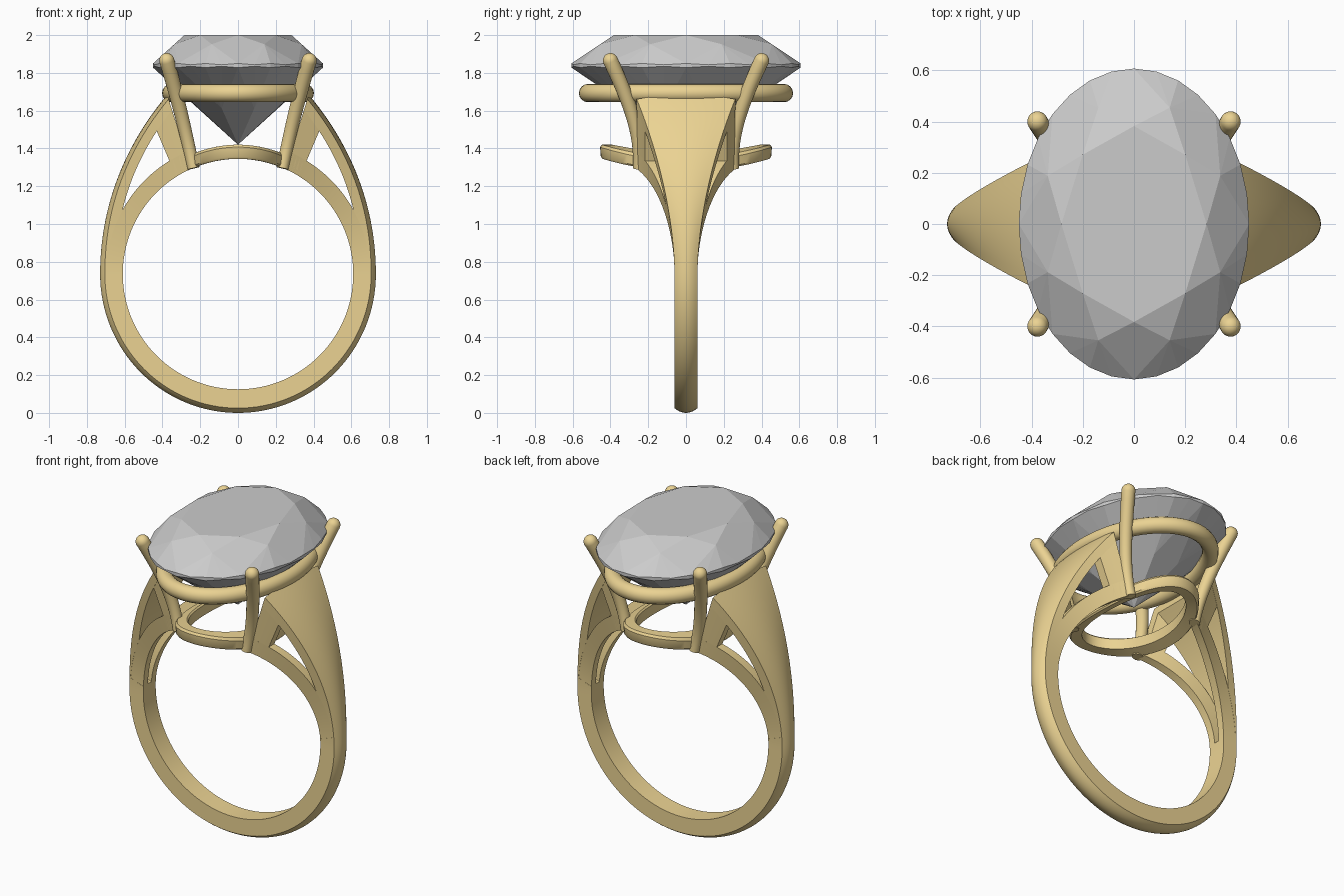
import bpy, bmesh
from math import sin, cos, pi, sqrt, radians
from mathutils import Vector
from mathutils.geometry import interpolate_bezier

if "Cube" in bpy.data.objects:
    bpy.data.objects.remove(bpy.data.objects["Cube"])

gold = bpy.data.materials.new("gold")
gold.diffuse_color = (0.83, 0.65, 0.29, 1)
gold.use_nodes = True
gold.node_tree.nodes["Principled BSDF"].inputs["Base Color"].default_value = gold.diffuse_color


def finish(name, bm, mat=None, smooth=True):
    bmesh.ops.recalc_face_normals(bm, faces=bm.faces[:])
    me = bpy.data.meshes.new(name)
    bm.to_mesh(me)
    bm.free()
    if mat:
        me.materials.append(mat)
    if smooth:
        for p in me.polygons:
            p.use_smooth = True
        me.set_sharp_from_angle(angle=radians(35))
    ob = bpy.data.objects.new(name, me)
    bpy.context.collection.objects.link(ob)
    return ob


def loft(name, rings, closed=False, sx=1, sy=1):
    """Skin a list of equal-sized point rings; mirrored by sx / sy."""
    bm = bmesh.new()
    vs = [[bm.verts.new((p[0] * sx, p[1] * sy, p[2])) for p in r] for r in rings]
    n, m = len(vs), len(vs[0])
    for i in range(n if closed else n - 1):
        a, b = vs[i], vs[(i + 1) % n]
        for j in range(m):
            k = (j + 1) % m
            bm.faces.new((a[j], a[k], b[k], b[j]))
    if not closed:
        bm.faces.new(vs[0])
        bm.faces.new(vs[-1])
    return finish(name, bm, gold)


# Finger hole and shoulder outline: stations of (s, inner, outer, half width)
CZ, R = 0.735, 0.61
TOP = radians(65.8)
N = 40
outline = interpolate_bezier(Vector((0.73, 0, CZ)), Vector((0.73, 0, 1.05)),
                             Vector((0.63, 0, 1.38)), Vector((0.375, 0, 1.685)), N + 1)


def inner(a):
    return Vector((R * cos(a), 0, CZ + R * sin(a)))


lower = []
for i in range(33):
    a = -pi / 2 + pi / 2 * i / 32
    lower.append((0, inner(a), Vector((0.73 * cos(a), 0, CZ + 0.735 * sin(a))), 0.061))
upper = []
for i in range(1, N + 1):
    s = i / N
    upper.append((s, inner(s * TOP), outline[i], 0.061 + 0.2 * s ** 1.85))


# Shank: domed outer strip, full depth below and a thin plate in the shoulders
def shank_ring(st):
    s, a, b, w = st
    length = (a - b).length
    d = (a - b) / length
    th = length if s < 0.06 else min(max(length - 0.09, 0.03), 0.085)
    ring = []
    for j in range(11):
        v = -1 + j / 5
        p = b + d * (0.025 * v * v)
        ring.append((p.x, v * w, p.z))
    q = b + d * th
    return ring + [(q.x, w, q.z), (q.x, -w, q.z)]


right = [shank_ring(st) for st in lower + upper]
left = [[(-x, y, z) for x, y, z in r] for r in right[:0:-1]]
loft("shank", left + right)


# Shoulder side walls: inner rail and post leave the triangular window open
def wall_ring(st, depth):
    s, a, b, w = st
    d = (b - a).normalized()
    q = a + d * depth
    w -= 0.001
    wi = w - min(0.055, 0.042 + 0.02 * s)
    return [(a.x, wi, a.z), (a.x, w, a.z), (q.x, w, q.z), (q.x, wi, q.z)]


# Prong path, tapered tube with a round tip
path = interpolate_bezier(Vector((0.235, 0.25, 1.295)), Vector((0.275, 0.235, 1.48)),
                          Vector((0.315, 0.30, 1.65)), Vector((0.377, 0.40, 1.865)), 17)


def circle(c, t, r):
    u = t.cross(Vector((0, 1, 0))).normalized()
    v = t.cross(u)
    return [c + u * r * cos(2 * pi * k / 20) + v * r * sin(2 * pi * k / 20) for k in range(20)]


prong = []
for i, c in enumerate(path):
    t = (path[min(i + 1, 16)] - path[max(i - 1, 0)]).normalized()
    prong.append(circle(c, t, 0.032 + 0.008 * i / 16))
for k in range(1, 7):
    a = radians(14 * k)
    prong.append(circle(path[-1] + t * 0.04 * sin(a), t, 0.04 * cos(a)))

rail = [wall_ring(st, 0.092) for st in upper]
post = [wall_ring(st, (st[2] - st[1]).length - 0.03) for st in upper if st[0] > 0.87]
for sx, side in ((1, "right"), (-1, "left")):
    for sy, end in ((-1, "front"), (1, "back")):
        tag = f"{end}_{side}"
        loft("inner_rail_" + tag, rail, sx=sx, sy=sy)
        loft("shoulder_post_" + tag, post, sx=sx, sy=sy)
        loft("prong_" + tag, prong, sx=sx, sy=sy)

# Oval seat ring under the stone
seat = []
for i in range(72):
    a = 2 * pi * i / 72
    n = Vector((cos(a) * 0.52, sin(a) * 0.355, 0)).normalized()
    c = Vector((0.355 * cos(a), 0.52 * sin(a), 1.693))
    seat.append([c + n * 0.047 * cos(k * pi / 8) + Vector((0, 0, 0.048 * sin(k * pi / 8)))
                 for k in range(16)])
loft("seat_ring", seat, closed=True)

# Lower gallery ring, arched to follow the finger hole
gallery = []
for i in range(72):
    a = 2 * pi * i / 72
    n = Vector((cos(a) * 0.415, sin(a) * 0.25, 0)).normalized()
    ring = []
    for o, h in ((-0.035, 0), (0.028, 0), (0.036, 0.012), (0.04, 0.062),
                 (0.03, 0.075), (-0.025, 0.075), (-0.035, 0.065)):
        x = 0.25 * cos(a) + n.x * o
        ring.append((x, 0.415 * sin(a) + n.y * o, CZ + sqrt(R * R - x * x) + h))
    gallery.append(ring)
loft("gallery_ring", gallery, closed=True)

# Oval brilliant-cut stone, flat facets
bm = bmesh.new()


def gem(r, step, z):
    a = pi * step / 16
    return bm.verts.new((0.45 * r * cos(a), 0.607 * r * sin(a), z))


table = [gem(0.63, 4 * k, 2.0) for k in range(8)]
mid = [gem(0.81, 4 * k + 2, 1.952) for k in range(8)]
g_top = [gem(1, j, 1.85 if j % 2 == 0 else 1.843) for j in range(32)]
g_low = [gem(1, j, 1.828 if j % 2 == 0 else 1.835) for j in range(32)]
low = [gem(0.5, 4 * k + 2, 1.612) for k in range(8)]
culet = bm.verts.new((0, 0, 1.42))
bm.faces.new(table)
for k in range(8):
    n, p = (k + 1) % 8, (k - 1) % 8
    bm.faces.new((table[k], mid[k], table[n]))
    bm.faces.new((table[k], mid[p], g_top[4 * k], mid[k]))
    bm.faces.new((culet, low[p], g_low[4 * k], low[k]))
    for j in range(4):
        a, b = 4 * k + j, (4 * k + j + 1) % 32
        bm.faces.new((mid[k], g_top[a], g_top[b]))
        bm.faces.new((low[k], g_low[a], g_low[b]))
        bm.faces.new((g_top[a], g_top[b], g_low[b], g_low[a]))
finish("oval_stone", bm, smooth=False)
